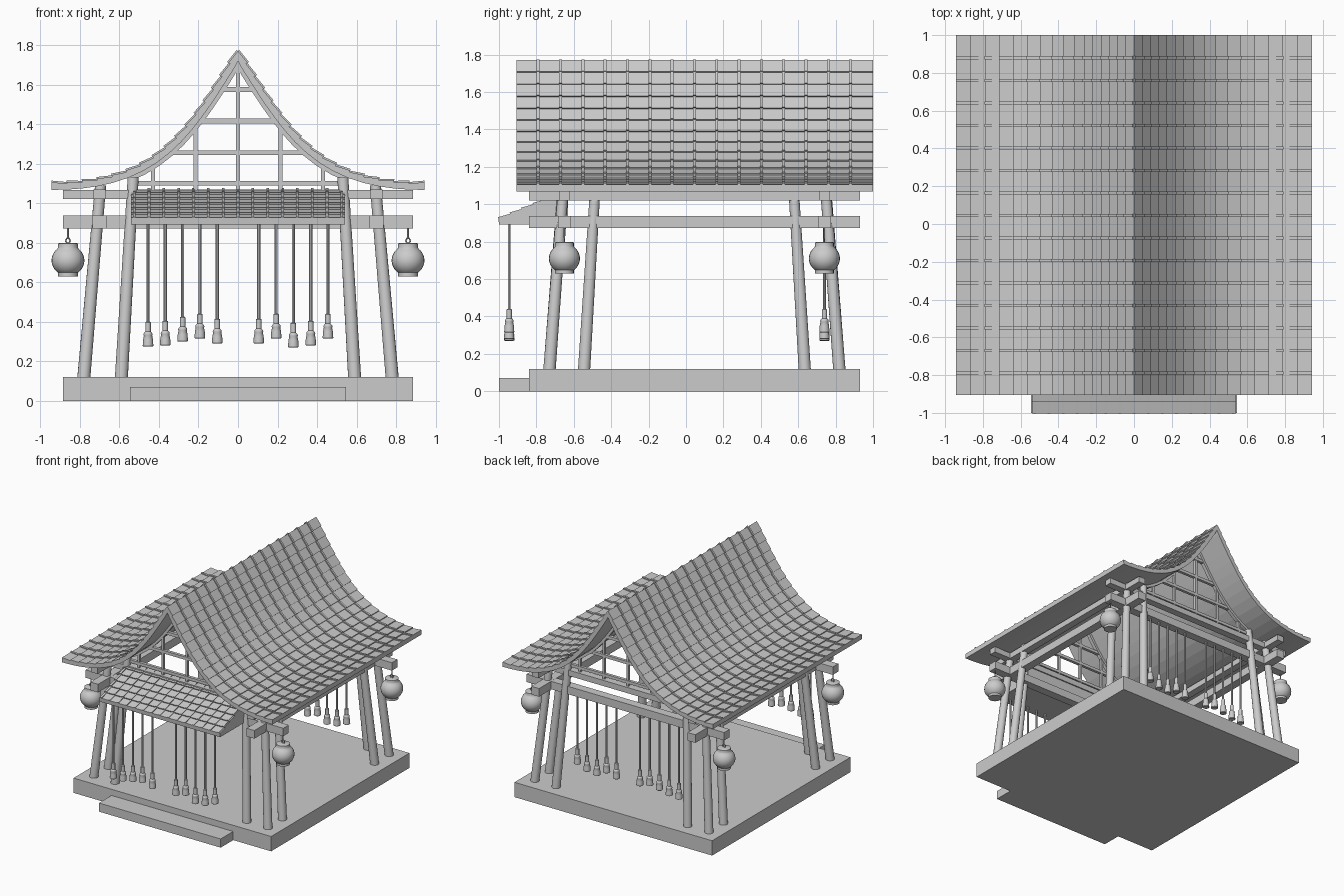
import bpy, bmesh, math
from mathutils import Vector
from mathutils.geometry import interpolate_bezier

if "Cube" in bpy.data.objects:
    bpy.data.objects.remove(bpy.data.objects["Cube"])

YC = 0.045  # centre of the building in y


def finish(name, bm, smooth=False):
    bmesh.ops.recalc_face_normals(bm, faces=bm.faces)
    me = bpy.data.meshes.new(name)
    bm.to_mesh(me)
    bm.free()
    ob = bpy.data.objects.new(name, me)
    bpy.context.collection.objects.link(ob)
    if smooth:
        bpy.ops.object.select_all(action='DESELECT')
        ob.select_set(True)
        bpy.context.view_layer.objects.active = ob
        bpy.ops.object.shade_smooth_by_angle(angle=math.radians(35))
    return ob


def add_box(bm, x0, x1, y0, y1, z0, z1):
    vs = bmesh.ops.create_cube(bm, size=1)['verts']
    for v in vs:
        v.co = Vector(((x0 + x1) / 2 + v.co.x * (x1 - x0),
                       (y0 + y1) / 2 + v.co.y * (y1 - y0),
                       (z0 + z1) / 2 + v.co.z * (z1 - z0)))


def add_prism(bm, pts, place, lo, hi):
    """Extrude a closed 2D outline; place(u, z, w) gives the 3D point."""
    a = [bm.verts.new(place(u, z, lo)) for u, z in pts]
    b = [bm.verts.new(place(u, z, hi)) for u, z in pts]
    bm.faces.new(a)
    bm.faces.new(b[::-1])
    for i in range(len(pts)):
        j = (i + 1) % len(pts)
        bm.faces.new((a[i], a[j], b[j], b[i]))


def add_rod(bm, p, q, r0, r1, seg=16):
    p, q = Vector(p), Vector(q)
    d = q - p
    vs = bmesh.ops.create_cone(bm, cap_ends=True, segments=seg, radius1=r0,
                               radius2=r1, depth=d.length)['verts']
    rot = d.to_track_quat('Z', 'Y')
    for v in vs:
        v.co = rot @ v.co + (p + q) / 2


def add_lathe(bm, profile, x, y, z, seg=16):
    """Turn an (r, z) profile around a vertical axis."""
    rings = [[bm.verts.new((x + r * math.cos(2 * math.pi * k / seg),
                            y + r * math.sin(2 * math.pi * k / seg), z + h))
              for k in range(seg)] for r, h in profile]
    for a, b in zip(rings, rings[1:]):
        for k in range(seg):
            n = (k + 1) % seg
            bm.faces.new((a[k], a[n], b[n], b[k]))
    bm.faces.new(rings[0])
    bm.faces.new(rings[-1])


def resample(path, n):
    """Evenly spaced (u, z) points along a polyline."""
    lens = [0]
    for a, b in zip(path, path[1:]):
        lens.append(lens[-1] + (b - a).length)
    out = []
    for i in range(n + 1):
        s = lens[-1] * i / n
        k = max(j for j in range(len(path) - 1) if lens[j] <= s + 1e-9)
        out.append(path[k].lerp(path[k + 1], (s - lens[k]) / (lens[k + 1] - lens[k])))
    return out


def normals(pts):
    out = []
    for i in range(len(pts)):
        d = (pts[min(i + 1, len(pts) - 1)] - pts[max(i - 1, 0)]).normalized()
        out.append(Vector((-d.y, d.x)))
    return out


def tile_outline(pts, base, lift, step):
    """Stepped upper line (ridge to eave), plain line below at -base."""
    ns = normals(pts)
    top = []
    for i in range(len(pts) - 1):
        top += [pts[i] + ns[i] * lift, pts[i + 1] + ns[i + 1] * (lift + step)]
    low = [p - n * base for p, n in zip(pts, ns)][::-1]
    return [(max(p.x, 0), p.y) for p in top + low]


# base slab and front step
bm = bmesh.new()
add_box(bm, -0.885, 0.885, -0.84, 0.93, 0, 0.12)
finish("base_slab", bm)
bm = bmesh.new()
add_box(bm, -0.545, 0.545, -1.0, -0.80, 0, 0.07)
finish("front_step", bm)

# three leaning columns at each corner
bm = bmesh.new()
for sx in (-1, 1):
    for sy in (-1, 1):
        for (bx, by), (tx, ty), top in (((0.78, 0.775), (0.695, 0.70), 1.09),
                                        ((0.59, 0.775), (0.53, 0.70), 1.13),
                                        ((0.78, 0.59), (0.695, 0.53), 1.09)):
            add_rod(bm, (sx * bx, YC + sy * by, 0.115),
                    (sx * tx, YC + sy * ty, top), 0.033, 0.028)
finish("columns", bm, True)

# crossing beams, two levels
bm = bmesh.new()
for z0, z1, w in ((0.872, 0.938, 0.035), (1.02, 1.068, 0.03)):
    for s in (-1, 1):
        add_box(bm, s * 0.70 - w, s * 0.70 + w, -0.84, 0.93, z0, z1)
        add_box(bm, -0.885, 0.885, YC + s * 0.695 - w, YC + s * 0.695 + w, z0 + 0.001, z1 - 0.001)
finish("beams", bm)

# main roof: curved tiled slope, mirrored across the ridge
curve = [p.to_2d() for p in interpolate_bezier(
    Vector((0, 1.77, 0)), Vector((0.26, 1.355, 0)),
    Vector((0.40, 1.095, 0)), Vector((0.943, 1.097, 0)), 60)]
slope = resample(curve, 16)


def along_y(s):
    return lambda u, z, w: (s * u, w, z)


bm = bmesh.new()
for s in (-1, 1):
    outline = tile_outline(slope, 0.03, 0, 0.009)
    outline[-1] = (0, 1.72)
    add_prism(bm, outline, along_y(s), -0.905, 1.0)
finish("main_roof", bm)
bm = bmesh.new()
for s in (-1, 1):
    for i in range(15):
        y = -0.79 + i * 0.1193
        add_prism(bm, tile_outline(slope, 0.005, 0.008, 0.009), along_y(s), y - 0.008, y + 0.008)
finish("main_roof_ribs", bm)

# gable lattices with curved frames
bm = bmesh.new()
for sy in (-1, 1):
    y = YC + sy * 0.695
    for z, hw in ((1.575, 0.11), (1.415, 0.215), (1.255, 0.37), (1.1, 0.53)):
        add_box(bm, -hw, hw, y - 0.012, y + 0.012, z - 0.012, z + 0.012)
    for x, top in ((-0.43, 1.2), (-0.215, 1.43), (0, 1.73), (0.215, 1.43), (0.43, 1.2)):
        add_box(bm, x - 0.01, x + 0.01, y - 0.01, y + 0.01, 1.05, top)
    frame = slope[:12]
    ns = normals(frame)
    ring = [p - n * 0.025 for p, n in zip(frame, ns)] + \
           [p - n * 0.05 for p, n in zip(frame, ns)][::-1]
    ring = [(max(p.x, 0), p.y) for p in ring]
    ring[0], ring[-1] = (0, 1.73), (0, 1.68)
    for s in (-1, 1):
        add_prism(bm, ring, along_y(s), y - 0.015, y + 0.015)
finish("gable_lattice", bm)

# porch roof: wedge with stepped tiles and ribs; u runs forward from its back
porch = resample([Vector((0, 1.07)), Vector((0.37, 0.918))], 6)


def along_x(u, z, w):
    return (w, -0.63 - u, z)


bm = bmesh.new()
top = tile_outline(porch, 0.03, 0, 0.009)[:12]
add_prism(bm, top + [(0.37, 0.893), (0, 0.893)], along_x, -0.54, 0.54)
finish("porch_roof", bm)
bm = bmesh.new()
for i in range(15):
    x = -0.525 + i * 0.075
    add_prism(bm, tile_outline(porch, 0.005, 0.006, 0.008), along_x, x - 0.007, x + 0.007)
finish("porch_roof_ribs", bm)

# hanging cords with tassel bells, front and back
bell = [(0.023, 0), (0.027, 0.003), (0.025, 0.035), (0.021, 0.055), (0.023, 0.06),
        (0.021, 0.068), (0.014, 0.075), (0.014, 0.122), (0.008, 0.126)]
cords = ((0.455, 0.275, 0.315), (0.368, 0.28, 0.28), (0.28, 0.30, 0.27),
         (0.193, 0.315, 0.315), (0.105, 0.29, 0.29))
for side, y, top in (("front", -0.945, 0.90), ("back", YC + 0.695, 0.88)):
    bm = bmesh.new()
    for x, zl, zr in cords:
        for px, z in ((-x, zl), (x, zr)):
            add_lathe(bm, bell, px, y, z, 12)
            add_rod(bm, (px, y, z + 0.12), (px, y, top), 0.008, 0.008, 8)
    finish(side + "_bell_cords", bm, True)

# lanterns hung from the beam ends
body = [(0.047, -0.08), (0.05, -0.08), (0.05, -0.062)]
body += [(0.083 * math.cos(a), 0.078 * math.sin(a))
         for a in (math.radians(-50 + 10 * k) for k in range(11))]
body += [(0.05, 0.066), (0.05, 0.085), (0.044, 0.088)]
bm = bmesh.new()
for sx in (-1, 1):
    for sy in (-1, 1):
        x, y = sx * 0.86, YC + sy * 0.695
        add_lathe(bm, body, x, y, 0.71, 24)
        add_rod(bm, (x, y, 0.82), (x, y, 0.88), 0.004, 0.004, 8)
        # small hanging ring made of short rods
        ring = [Vector((x + 0.011 * math.cos(t), y, 0.81 + 0.014 * math.sin(t)))
                for t in (2 * math.pi * k / 10 for k in range(10))]
        for k in range(10):
            add_rod(bm, ring[k], ring[(k + 1) % 10], 0.004, 0.004, 6)
finish("lanterns", bm, True)
